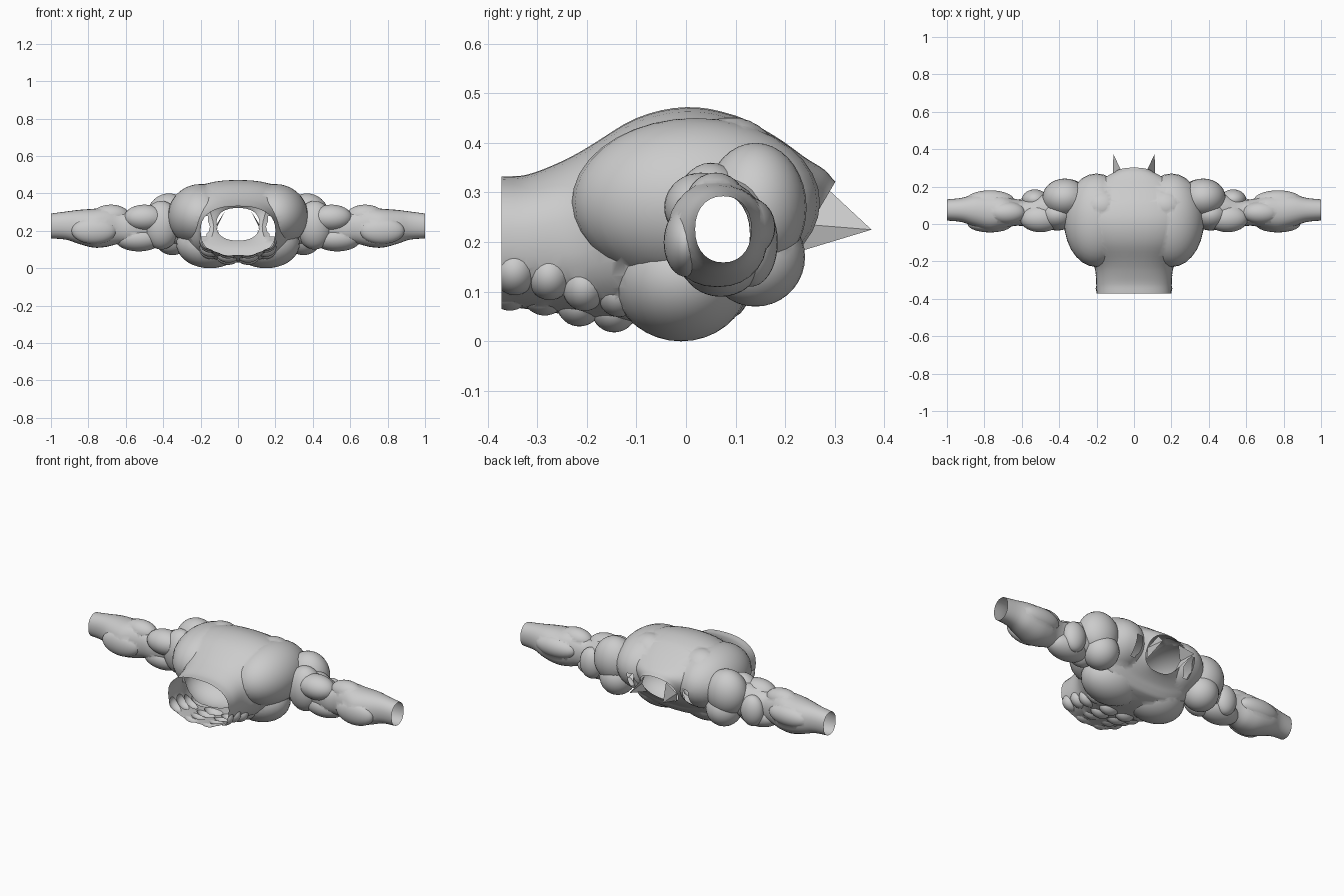
import bpy, bmesh, math
from mathutils import Vector

if "Cube" in bpy.data.objects:
    bpy.data.objects.remove(bpy.data.objects["Cube"])

scene = bpy.context.scene
skin = bpy.data.materials.new("plain grey")
skin.diffuse_color = (0.6, 0.6, 0.6, 1)
skin.use_nodes = True
skin.node_tree.nodes["Principled BSDF"].inputs["Base Color"].default_value = skin.diffuse_color


def new_object(name, bm):
    mesh = bpy.data.meshes.new(name)
    bm.to_mesh(mesh)
    bm.free()
    mesh.materials.append(skin)
    obj = bpy.data.objects.new(name, mesh)
    scene.collection.objects.link(obj)
    return obj


def smooth_stations(st, sub=4):
    """Hermite interpolation between section stations."""
    def slope(i, k):
        a, b = st[max(i - 1, 0)], st[min(i + 1, len(st) - 1)]
        return (b[k] - a[k]) / (b[0] - a[0])
    out = []
    for i in range(len(st) - 1):
        p, q = st[i], st[i + 1]
        h = q[0] - p[0]
        for j in range(sub):
            u = j / sub
            row = [p[0] + h * u]
            for k in range(1, len(p)):
                row.append((2*u**3 - 3*u**2 + 1) * p[k] + (u**3 - 2*u**2 + u) * h * slope(i, k)
                           + (3*u**2 - 2*u**3) * q[k] + (u**3 - u**2) * h * slope(i + 1, k))
            out.append(row)
    return out + [list(st[-1])]


def loft(name, stations, place, power=2.4, n=40):
    """Closed body through superellipse sections (t, side min, side max, z min, z max, shear)."""
    bm = bmesh.new()
    rings = []
    for t, a0, a1, z0, z1, shear in smooth_stations(stations):
        ring = []
        for i in range(n):
            ang = 2 * math.pi * i / n
            c, s = math.cos(ang), math.sin(ang)
            a = (a0 + a1) / 2 + (a1 - a0) / 2 * math.copysign(abs(c) ** (2 / power), c)
            z = (z0 + z1) / 2 + (z1 - z0) / 2 * math.copysign(abs(s) ** (2 / power), s)
            ring.append(bm.verts.new(place(t + shear * (z - 0.235), a, z)))
        rings.append(ring)
    for r, q in zip(rings, rings[1:]):
        for i in range(n):
            bm.faces.new((r[i], r[(i + 1) % n], q[(i + 1) % n], q[i]))
    bm.faces.new(rings[0])
    bm.faces.new(rings[-1])
    bmesh.ops.recalc_face_normals(bm, faces=bm.faces)
    return new_object(name, bm)


def muscle(name, centre, radii):
    bm = bmesh.new()
    bmesh.ops.create_uvsphere(bm, u_segments=28, v_segments=18, radius=1)
    for v in bm.verts:
        v.co = Vector(centre) + Vector([a * r for a, r in zip(v.co, radii)])
    return new_object(name, bm)


# Trunk from waist to slanted neck: y, half width, bottom, top, shear
trunk = [(-.40, .20, .07, .33, 0), (-.37, .20, .07, .332, 0), (-.32, .202, .065, .336, 0),
         (-.25, .207, .055, .363, 0), (-.20, .225, .045, .39, 0), (-.10, .29, .035, .45, 0),
         (0, .33, .03, .472, 0), (.10, .33, .05, .455, 0), (.15, .30, .08, .415, .15),
         (.19, .24, .11, .372, .35), (.225, .16, .135, .345, .5), (.25, .115, .148, .322, .59),
         (.28, .11, .152, .315, .59)]
body = loft("muscular_torso", [(t, -w, w, a, b, s) for t, w, a, b, s in trunk],
            lambda t, a, z: (a, t, z))

# Arm core: x, y min, y max, z min, z max
arm = [(.25, .0, .16, .12, .34), (.45, .0, .17, .13, .33), (.58, -.01, .13, .13, .30),
       (.64, -.01, .135, .13, .31), (.70, -.025, .155, .115, .325), (.77, -.038, .165, .11, .318),
       (.85, -.015, .16, .13, .312), (.92, .01, .14, .153, .303), (1.02, .02, .13, .16, .29)]
parts = [loft("arm", [r + (0,) for r in arm], lambda t, a, z: (t, a, z), 2.2, 28)]

# Muscle bulges of one side
bulges = [
    ("lat", (.20, .02, .28), (.175, .25, .17)),
    ("shoulder_blade", (.17, .09, .33), (.13, .11, .122)),
    ("chest", (.15, -.01, .13), (.18, .14, .13)),
    ("rear_shoulder", (.37, .14, .27), (.12, .103, .13)),
    ("front_shoulder", (.35, .14, .17), (.10, .10, .10)),
    ("side_shoulder", (.41, .05, .23), (.10, .085, .13)),
    ("biceps", (.53, .07, .16), (.13, .08, .07)),
    ("triceps", (.50, .03, .27), (.11, .074, .07)),
    ("inner_upper_arm", (.53, .13, .20), (.07, .055, .09)),
    ("forearm_top", (.68, .06, .28), (.10, .06, .06)),
    ("forearm_back", (.77, .125, .23), (.13, .055, .06)),
    ("forearm_front", (.77, .0, .20), (.12, .045, .07)),
]
# Abdominal rows and obliques
for i, (y, z) in enumerate([(-.355, .108), (-.285, .098), (-.215, .076), (-.145, .064)]):
    bulges.append((f"abdominal_{i}", (.053, y, z), (.062, .046, .046)))
    bulges.append((f"oblique_{i}", (.145, y + .01, z + .035), (.06, .045, .05)))
parts += [muscle(*b) for b in bulges]

# Fuse into one skin
for p in parts:
    m = body.modifiers.new(p.name, 'BOOLEAN')
    m.operation, m.solver, m.object = 'UNION', 'MANIFOLD', p
bpy.context.view_layer.update()
fused = bpy.data.meshes.new_from_object(body.evaluated_get(bpy.context.evaluated_depsgraph_get()))
body.modifiers.clear()
body.data = fused
for p in parts:
    bpy.data.objects.remove(p)

# Keep one half and open the waist, wrist and neck
bm = bmesh.new()
bm.from_mesh(fused)
bmesh.ops.remove_doubles(bm, verts=bm.verts, dist=0.0002)


def trim(point, normal, faces=None):
    faces = faces or list(bm.faces)
    geom = faces + list({e for f in faces for e in f.edges}) + list({v for f in faces for v in f.verts})
    bmesh.ops.bisect_plane(bm, geom=geom, dist=1e-5, plane_co=point, plane_no=normal, clear_outer=True)


trim((0, 0, 0), (-1, 0, 0))
trim((0, -.372, 0), (0, -1, 0))
trim((1, 0, 0), (1, 0, 0))
trim((0, .25, .235), (0, 1, -.59),
     [f for f in bm.faces if all(abs(v.co.x) < .2 and v.co.y > .15 for v in f.verts)])
bm.to_mesh(fused)
bm.free()

# Pointed collar flap beside the neck opening
bm = bmesh.new()
a, b, c, d = [bm.verts.new(p) for p in
              [(.07, .288, .305), (.11, .374, .225), (.10, .225, .18), (.114, .25, .235)]]
bm.faces.new((a, d, b))
bm.faces.new((d, c, b))
flap = new_object("collar_flap", bm)

# Mirror and shade both objects
for obj in (body, flap):
    m = obj.modifiers.new("Mirror", 'MIRROR')
    m.use_clip = True
    m.merge_threshold = 0.0005
    bpy.ops.object.select_all(action='DESELECT')
    obj.select_set(True)
    bpy.context.view_layer.objects.active = obj
    bpy.ops.object.shade_smooth_by_angle(angle=math.radians(35))
